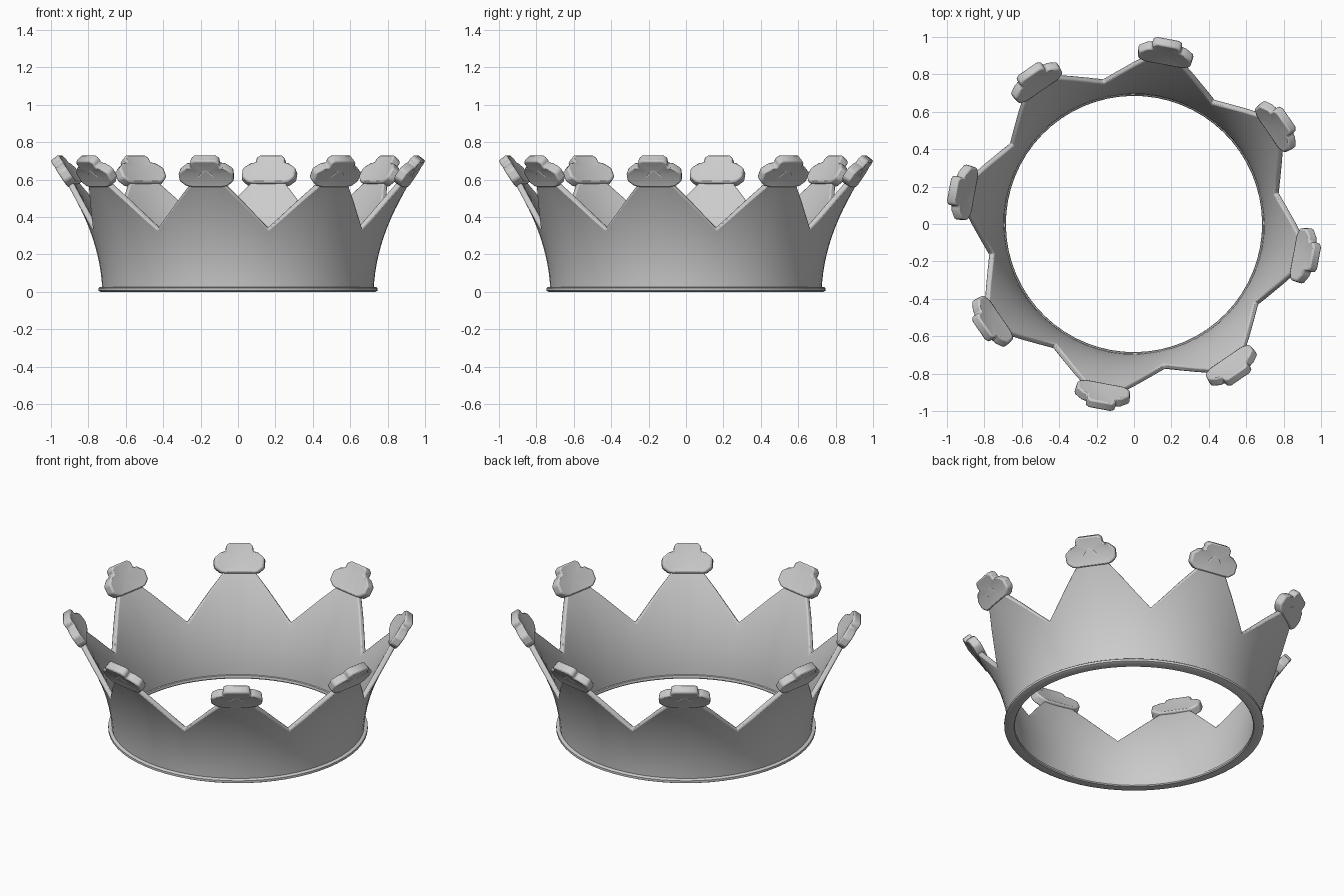
import bpy, bmesh, math
from mathutils import Vector

if "Cube" in bpy.data.objects:
    bpy.data.objects.remove(bpy.data.objects["Cube"])

TEETH = 8
OFFSET = math.radians(-10.5)      # angle of the first tooth
STEP = 2 * math.pi / TEETH
COLS, ROWS = 8, 10                # wall columns per tooth, rows in height


def radius(z):
    return 0.725 + 0.033 * z + 0.519 * z * z


def surface(angle, z, depth=0.0):
    """Point on the flared outer wall, pushed inward along its normal."""
    slope = 0.033 + 1.038 * z
    n = math.hypot(1, slope)
    r = radius(z) - depth / n
    return Vector((r * math.cos(angle), r * math.sin(angle), z + depth * slope / n))


def finish(bm, name):
    bmesh.ops.recalc_face_normals(bm, faces=bm.faces)
    mesh = bpy.data.meshes.new(name)
    bm.to_mesh(mesh)
    bm.free()
    ob = bpy.data.objects.new(name, mesh)
    bpy.context.collection.objects.link(ob)
    bpy.ops.object.select_all(action='DESELECT')
    ob.select_set(True)
    bpy.context.view_layer.objects.active = ob
    bpy.ops.object.shade_smooth_by_angle(angle=math.radians(40))
    return ob


def add_bevel(ob, width):
    mod = ob.modifiers.new("bevel", 'BEVEL')
    mod.width = width
    mod.segments = 2
    mod.limit_method = 'ANGLE'
    mod.angle_limit = math.radians(40)


# flared band with pointed teeth: outer and inner skins, joined top and bottom
bm = bmesh.new()
n = TEETH * COLS
rings = []
for i in range(n):
    angle = OFFSET + i * STEP / COLS
    t = abs((i % COLS) / COLS - 0.5) * 2          # 1 at tip, 0 at valley
    top = 0.335 + 0.325 * t ** 1.08
    zs = [0.01 + (top - 0.01) * j / ROWS for j in range(ROWS + 1)]
    outer = [bm.verts.new(surface(angle, z)) for z in zs]
    inner = [bm.verts.new(surface(angle, z, 0.032)) for z in reversed(zs)]
    rings.append(outer + inner)
for i in range(n):
    a, b = rings[i], rings[(i + 1) % n]
    for j in range(len(a)):
        k = (j + 1) % len(a)
        bm.faces.new((a[j], b[j], b[k], a[k]))
add_bevel(finish(bm, "crown_band"), 0.008)

# rounded lip around the bottom
bm = bmesh.new()
profile = [(0.69, 0.0), (0.735, 0.0), (0.746, 0.006), (0.746, 0.02),
           (0.738, 0.026), (0.70, 0.026), (0.688, 0.02), (0.685, 0.006)]
rings = [[bm.verts.new((r * math.cos(a), r * math.sin(a), z)) for r, z in profile]
         for a in (OFFSET + i * 2 * math.pi / n for i in range(n))]
for i in range(n):
    a, b = rings[i], rings[(i + 1) % n]
    for j in range(len(profile)):
        k = (j + 1) % len(profile)
        bm.faces.new((a[j], b[j], b[k], a[k]))
finish(bm, "bottom_lip")

# three-lobed ornament on each tooth, bent to the wall, thinner in the middle
half = [(0.085, 0.562), (0.115, 0.568), (0.148, 0.592), (0.15, 0.637),
        (0.11, 0.662), (0.08, 0.667), (0.08, 0.692), (0.06, 0.704)]
outline = half + [(-u, z) for u, z in reversed(half)]
for k in range(TEETH):
    bm = bmesh.new()
    tip = OFFSET + k * STEP

    def ring(depth):
        return [bm.verts.new(surface(tip + u / radius(z), z, depth)) for u, z in outline]

    front, back = ring(-0.008), ring(0.048)
    mid_f = bm.verts.new(surface(tip, 0.63, 0.003))
    mid_b = bm.verts.new(surface(tip, 0.63, 0.036))
    m = len(outline)
    for i in range(m):
        j = (i + 1) % m
        bm.faces.new((front[i], front[j], back[j], back[i]))
        bm.faces.new((front[j], front[i], mid_f))
        bm.faces.new((back[i], back[j], mid_b))
    add_bevel(finish(bm, f"tip_ornament_{k + 1}"), 0.01)
